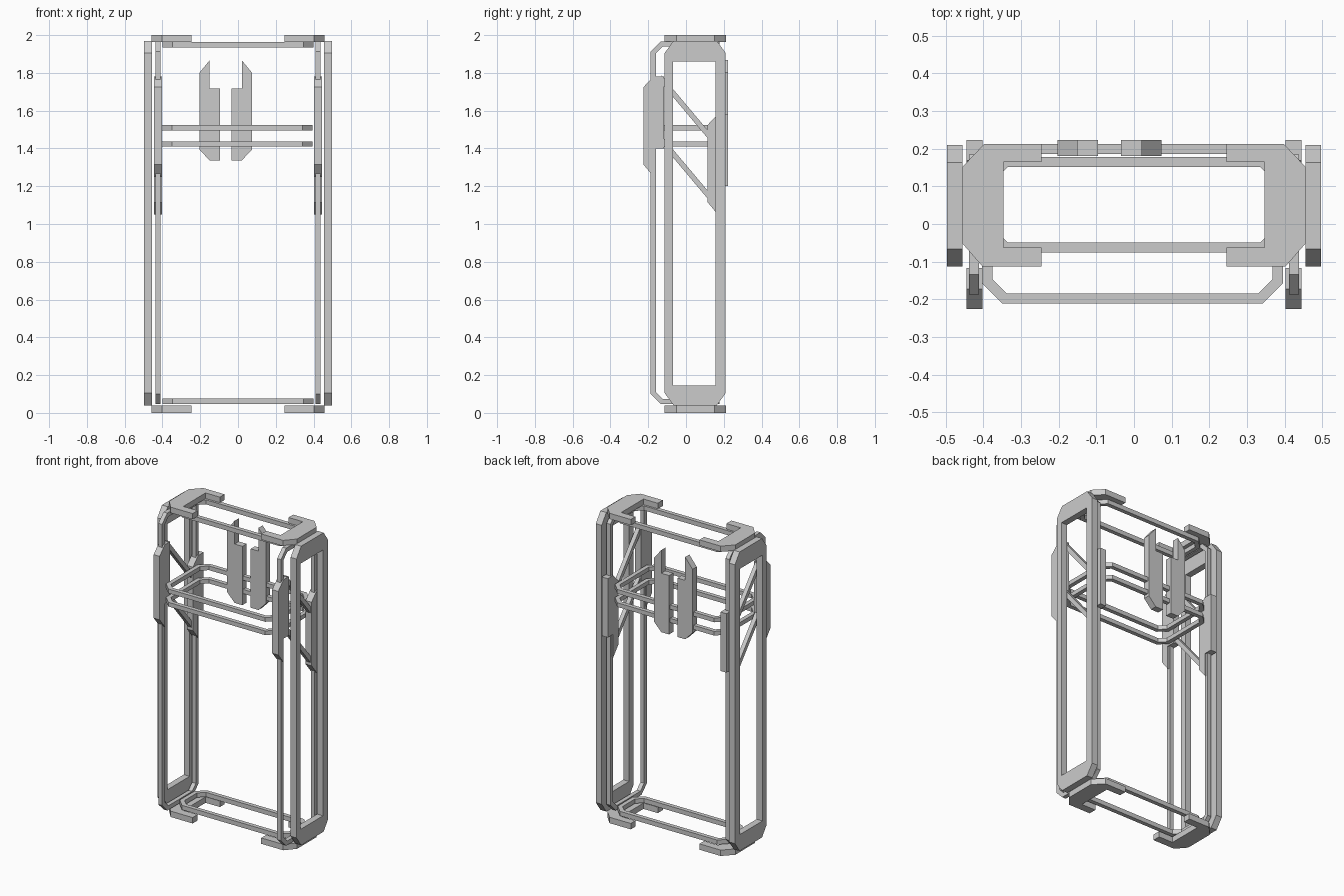
import bpy, bmesh

if "Cube" in bpy.data.objects:
    bpy.data.objects.remove(bpy.data.objects["Cube"])


def extrude(name, axis, lo, hi, *loops):
    """Extrude flat outlines (later loops are holes) along an axis from lo to hi."""
    cu = bpy.data.curves.new(name, 'CURVE')
    cu.dimensions = '2D'
    cu.fill_mode = 'BOTH'
    cu.extrude = (hi - lo) / 2
    for pts in loops:
        sp = cu.splines.new('POLY')
        sp.points.add(len(pts) - 1)
        for p, (a, b) in zip(sp.points, pts):
            p.co = (a, b, 0, 1)
        sp.use_cyclic_u = True
    tmp = bpy.data.objects.new(name + "_outline", cu)
    bpy.context.collection.objects.link(tmp)
    dg = bpy.context.evaluated_depsgraph_get()
    me = bpy.data.meshes.new_from_object(tmp.evaluated_get(dg))
    bpy.data.objects.remove(tmp)
    me.materials.clear()
    mid = (lo + hi) / 2
    bm = bmesh.new()
    bm.from_mesh(me)
    for v in bm.verts:
        a, b, d = v.co
        d += mid
        v.co = {'X': (d, a, b), 'Y': (a, d, b), 'Z': (a, b, d)}[axis]
    bmesh.ops.remove_doubles(bm, verts=bm.verts, dist=1e-4)
    bmesh.ops.recalc_face_normals(bm, faces=bm.faces)
    bm.to_mesh(me)
    bm.free()
    me.shade_flat()
    ob = bpy.data.objects.new(name, me)
    bpy.context.collection.objects.link(ob)
    return ob


def octagon(a0, a1, b0, b1, ca, cb):
    return [(a0 + ca, b0), (a1 - ca, b0), (a1, b0 + cb), (a1, b1 - cb),
            (a1 - ca, b1), (a0 + ca, b1), (a0, b1 - cb), (a0, b0 + cb)]


def rod_ring(name, axis, lo, hi, a0, a1, b0, b1, c=0.053, t=0.027):
    k = c - t * 0.586
    extrude(name, axis, lo, hi, octagon(a0, a1, b0, b1, c, c),
            octagon(a0 + t, a1 - t, b0 + t, b1 - t, k, k))


def clamp(a, b, sa, sb):
    """Notched plate outline; a, b is the notched outer corner, sa and sb its directions."""
    shape = [(0, 0.15), (0.055, 0.15), (0.055, 0), (0.108, 0.065),
             (0.108, 0.475), (0.055, 0.53), (0, 0.53)]
    return [(a + sa * u, b - sb * v) for u, v in shape]


for s, side in ((-1, "left"), (1, "right")):
    def span(p, q):
        return sorted((s * p, s * q))

    # Outer side frame with rectangular opening
    extrude("side_frame_" + side, 'X', *span(0.455, 0.497),
            octagon(-0.113, 0.21, 0.04, 1.97, 0.047, 0.065),
            [(-0.07, 0.145), (0.157, 0.145), (0.157, 1.86), (-0.07, 1.86)])
    # Upright rod loop
    rod_ring("upright_loop_" + side, 'X', *span(0.411, 0.438), -0.187, 0.184, 0.047, 1.967)
    # Notched clamps on the front and back uprights
    extrude("front_clamp_" + side, 'X', *span(0.402, 0.445), clamp(-0.117, 1.25, -1, -1))
    extrude("back_clamp_" + side, 'X', *span(0.402, 0.445), clamp(0.223, 1.05, -1, -1))
    # Diagonal braces between the clamps
    for n, z in (("upper", 1.475), ("lower", 1.155)):
        h, y0, y1 = 0.021, -0.13, 0.13
        za, zb = z + 1.19 * (0.115 - y0), z + 1.19 * (0.115 - y1)
        extrude(n + "_brace_" + side, 'X', *span(0.411, 0.438),
                [(y0, za - h), (y1, zb - h), (y1, zb + h), (y0, za + h)])
    # C-shaped caps at the bottom and top
    cap = [(0.457, 0.15), (0.397, 0.213), (0.245, 0.213), (0.245, 0.165),
           (0.347, 0.165), (0.347, -0.062), (0.245, -0.062), (0.245, -0.113),
           (0.402, -0.113), (0.457, -0.05)]
    for n, z0, z1 in (("bottom", 0, 0.038), ("top", 1.963, 2.0)):
        extrude(n + "_cap_" + side, 'Z', z0, z1, [(s * x, y) for x, y in cap])

# Rod loops under the caps
for n, z in (("bottom", 0.047), ("top", 1.935)):
    rod_ring(n + "_loop", 'Z', z, z + 0.029, -0.4, 0.4, -0.076, 0.178)
# Two level rod loops at mid height
for n, z in (("lower", 1.41), ("upper", 1.496)):
    rod_ring(n + "_level_loop", 'Z', z, z + 0.027, -0.403, 0.395, -0.211, 0.213)
# Pair of notched plates on the back
extrude("back_plate_left", 'Y', 0.18, 0.223, clamp(-0.095, 1.867, -1, 1))
extrude("back_plate_right", 'Y', 0.18, 0.223, clamp(-0.035, 1.867, 1, 1))
